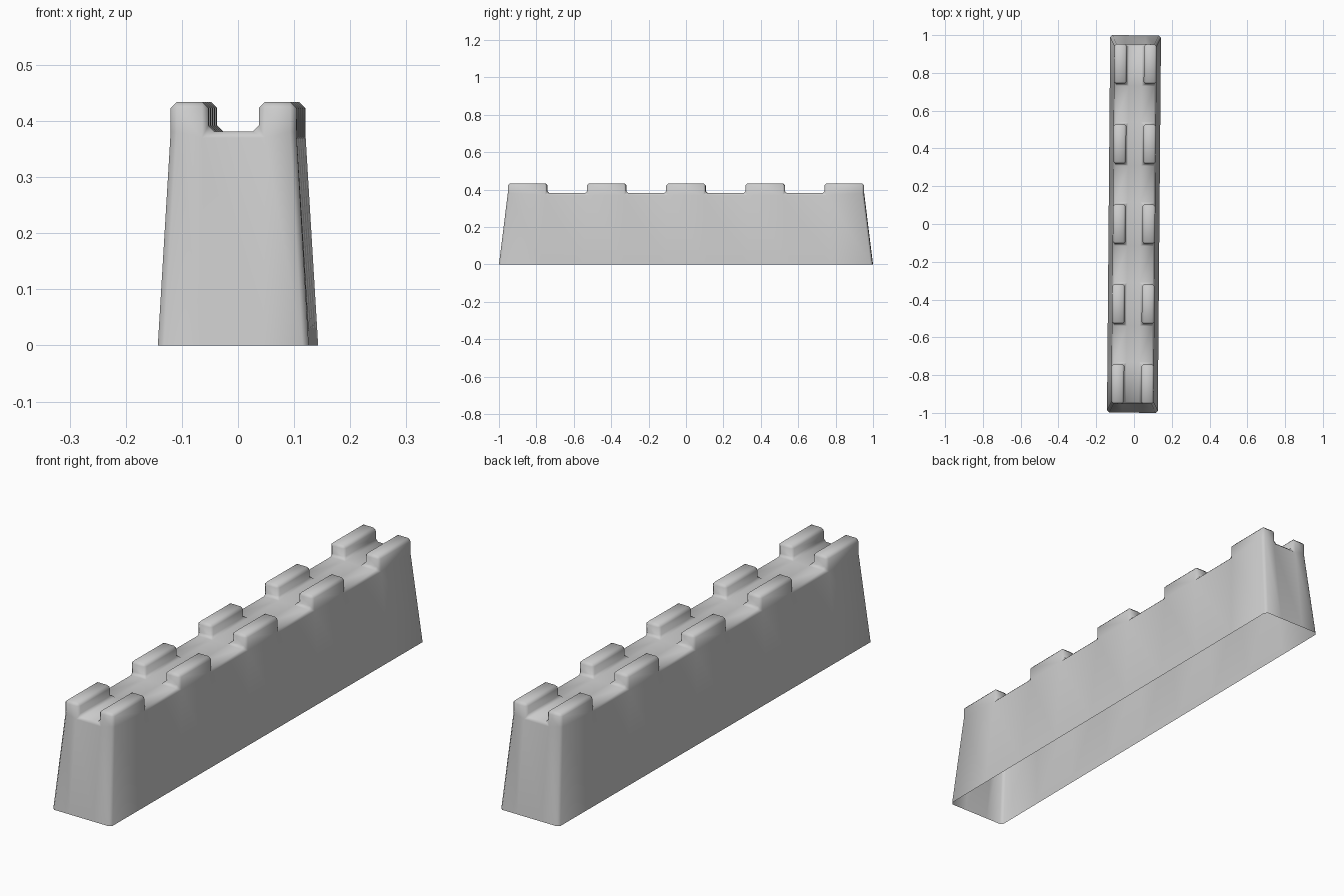
import bpy, bmesh, math
from mathutils import Matrix

if "Cube" in bpy.data.objects:
    bpy.data.objects.remove(bpy.data.objects["Cube"])

FLOOR, TOP = 0.381, 0.434          # walkway and merlon heights
TX, TY = 0.112, 0.952              # half sizes at the top
BX, BY = 0.1345, 0.999             # half sizes at the foot
xs = [-TX, -0.045, 0.045, TX]
ys = []
for c in (-0.847, -0.424, 0, 0.424, 0.847):
    ys += [c - 0.105, c + 0.105]

bm = bmesh.new()


def quad(*pts):
    bm.faces.new([bm.verts.new(p) for p in pts])


def foot(x, y):
    return (x * BX / TX, y * BY / ys[-1], 0)


def height(i, j):
    # merlons stand on both outer columns, on every other row
    if 0 <= i < 3 and 0 <= j < len(ys) - 1:
        return TOP if i != 1 and j % 2 == 0 else FLOOR
    return None


for i in range(3):
    for j in range(len(ys) - 1):
        h = height(i, j)
        a, b = (xs[i], ys[j]), (xs[i + 1], ys[j])
        c, d = (xs[i + 1], ys[j + 1]), (xs[i], ys[j + 1])
        # walkway or merlon top
        quad(*[(*p, h) for p in (a, b, c, d)])
        for p, q, n in ((a, b, (i, j - 1)), (b, c, (i + 1, j)),
                        (c, d, (i, j + 1)), (d, a, (i - 1, j))):
            other = height(*n)
            # upright sides of merlons
            if h == TOP and other != TOP:
                quad((*p, h), (*p, FLOOR), (*q, FLOOR), (*q, h))
            # sloping outer wall, open underneath
            if other is None:
                quad((*p, FLOOR), foot(*p), foot(*q), (*q, FLOOR))

bmesh.ops.remove_doubles(bm, verts=bm.verts[:], dist=1e-5)
bmesh.ops.recalc_face_normals(bm, faces=bm.faces[:])

# soften all hard edges
hard = [e for e in bm.edges
        if len(e.link_faces) == 2 and e.calc_face_angle(0) > math.radians(30)]
bmesh.ops.bevel(bm, geom=hard, offset=0.011, segments=1, profile=0.5,
                affect='EDGES', clamp_overlap=True)
for f in bm.faces:
    f.smooth = True

# the wall sits turned very slightly
bmesh.ops.transform(bm, matrix=Matrix.Rotation(-0.0085, 4, 'Z'), verts=bm.verts[:])

mesh = bpy.data.meshes.new("battlement_wall")
bm.to_mesh(mesh)
bm.free()
bpy.context.collection.objects.link(bpy.data.objects.new("battlement_wall", mesh))
